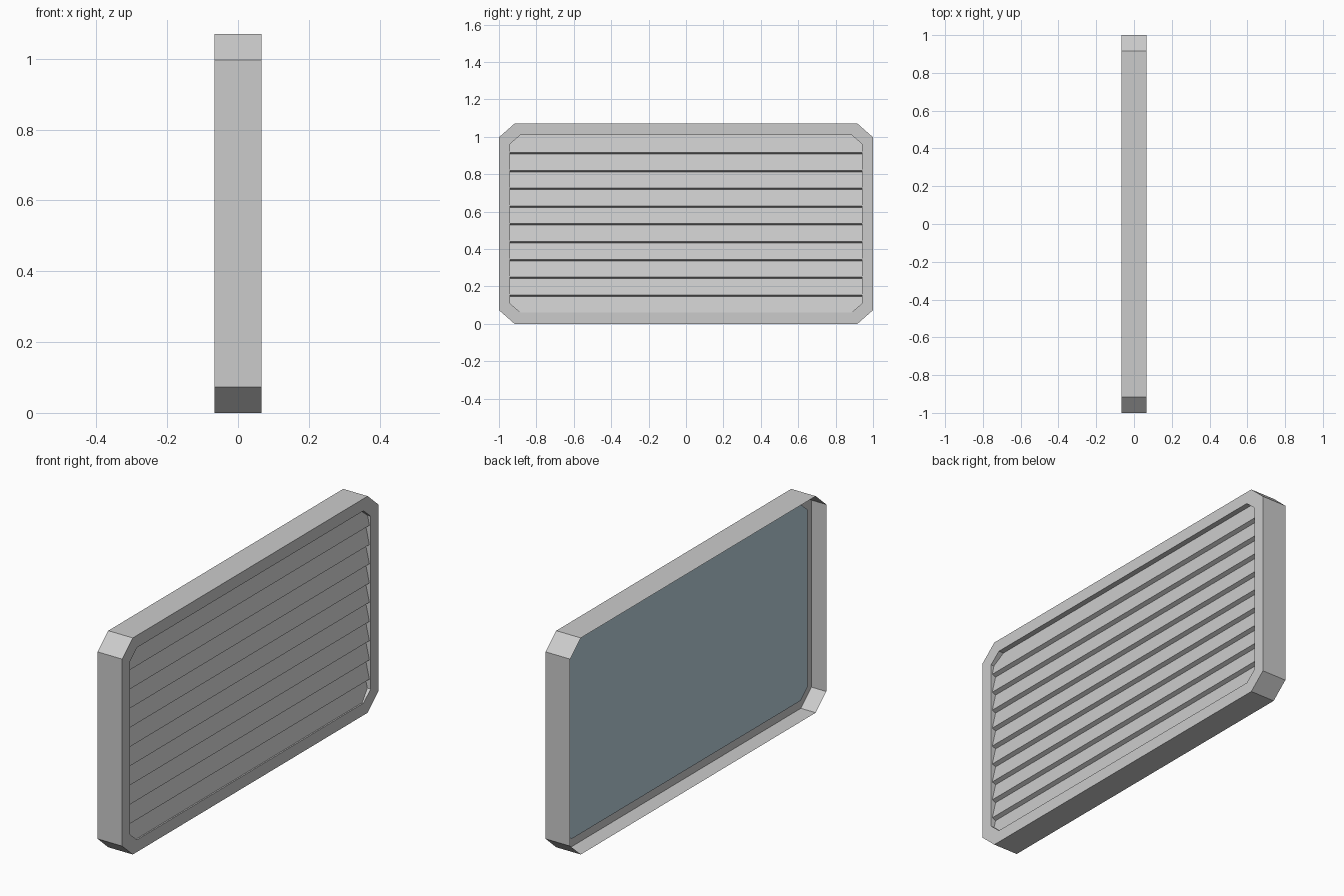
import bpy, bmesh
from mathutils import Vector

cube = bpy.data.objects.get("Cube")
if cube:
    bpy.data.objects.remove(cube, do_unlink=True)

DEPTH = 0.067      # half thickness of the frame
HEIGHT = 1.07
LIP = 0.06         # width of the front lip
SLATS = 10


def material(name, color):
    mat = bpy.data.materials.new(name)
    mat.use_nodes = True
    mat.diffuse_color = color
    node = next(n for n in mat.node_tree.nodes if n.type == 'BSDF_PRINCIPLED')
    node.inputs["Base Color"].default_value = color
    node.inputs["Roughness"].default_value = 0.8
    return mat


def make_object(name, bm, mat):
    mesh = bpy.data.meshes.new(name)
    bm.to_mesh(mesh)
    bm.free()
    mesh.materials.append(mat)
    obj = bpy.data.objects.new(name, mesh)
    bpy.context.collection.objects.link(obj)
    return obj


def octagon(bm, x, inset, cut_y, cut_z):
    """Rectangle with chamfered corners in the plane at x."""
    y, h, mid = 1 - inset, HEIGHT / 2 - inset, HEIGHT / 2
    quarter = [(y, h - cut_z), (y - cut_y, h)]
    pts = quarter + [(-a, b) for a, b in reversed(quarter)]
    pts += [(-a, -b) for a, b in pts]
    return [bm.verts.new((x, a, mid + b)) for a, b in pts]


grey = material("light grey", (0.6, 0.6, 0.6, 1))
blue = material("pale slate blue", (0.5, 0.64, 0.72, 1))

# Frame: open back, thin outer wall and a thick front lip
bm = bmesh.new()
outer_cut, inner_cut = (0.083, 0.073), (0.056, 0.048)
loops = [octagon(bm, -DEPTH, 0, *outer_cut),
         octagon(bm, DEPTH, 0, *outer_cut),
         octagon(bm, DEPTH, LIP, *inner_cut),
         octagon(bm, 0.013, LIP, *inner_cut),
         octagon(bm, 0.013, 0.001, *outer_cut)]
for a, b in zip(loops, loops[1:]):
    for i in range(8):
        j = (i + 1) % 8
        bm.faces.new((a[i], a[j], b[j], b[i]))
bmesh.ops.recalc_face_normals(bm, faces=bm.faces)
make_object("frame", bm, grey)

# Louvres: sawtooth section swept across the opening
bm = bmesh.new()
bottom, top = LIP, HEIGHT - LIP
pitch = (top - bottom) / SLATS
section = []
for i in range(SLATS):
    z = bottom + i * pitch
    section += [(0.060, z), (0.040, z + pitch - (0.008 if i < SLATS - 1 else 0))]
half = 1 - LIP
rows = [[bm.verts.new((x, y, z)) for y in (-half, half)] for x, z in section]
for (a, b), (c, d) in zip(rows, rows[1:]):
    bm.faces.new((a, b, d, c))
# Trim the four corners to the chamfered opening
for sy in (-1, 1):
    for sz in (-1, 1):
        point = Vector((0, sy * (half - inner_cut[0]), HEIGHT / 2 + sz * (top - HEIGHT / 2)))
        normal = Vector((0, sy * inner_cut[1], sz * inner_cut[0])).normalized()
        bmesh.ops.bisect_plane(bm, geom=bm.verts[:] + bm.edges[:] + bm.faces[:],
                               plane_co=point, plane_no=normal, clear_outer=True)
make_object("louvre_slats", bm, grey)

# Backing panel recessed inside the frame
bm = bmesh.new()
bm.faces.new(list(reversed(octagon(bm, 0.0, 0.05, *inner_cut))))
make_object("backing_panel", bm, blue)
